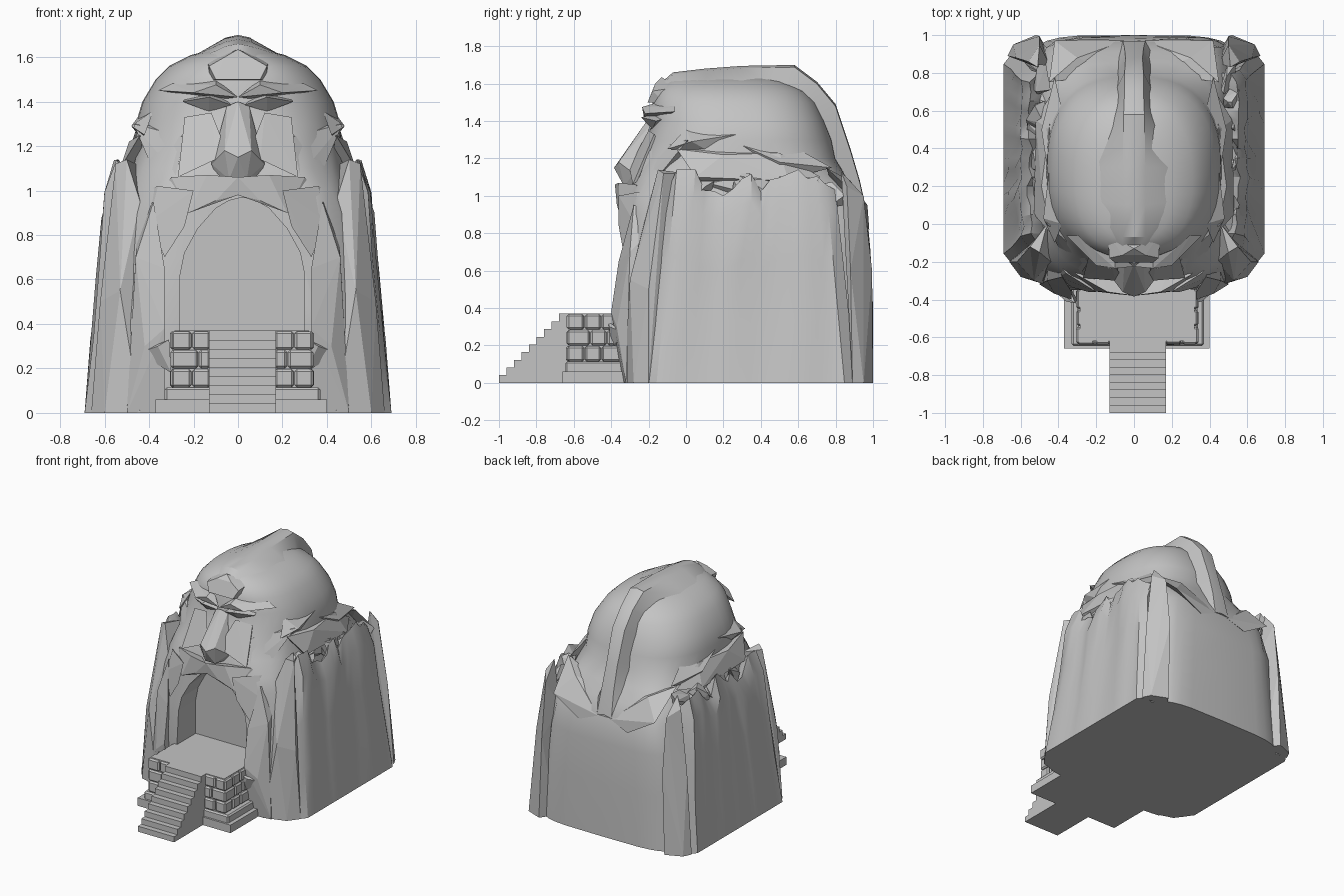
import bpy, bmesh, math, random
from mathutils import Vector

random.seed(4)
if bpy.data.objects.get("Cube"):
    bpy.data.objects.remove(bpy.data.objects["Cube"], do_unlink=True)

stone = bpy.data.materials.new("grey stone")
stone.use_nodes = True
GREY = (0.55, 0.55, 0.55, 1)
stone.diffuse_color = GREY
stone.node_tree.nodes["Principled BSDF"].inputs["Base Color"].default_value = GREY


def finish(name, bm, angle=30):
    bmesh.ops.recalc_face_normals(bm, faces=bm.faces[:])
    mesh = bpy.data.meshes.new(name)
    bm.to_mesh(mesh)
    bm.free()
    ob = bpy.data.objects.new(name, mesh)
    bpy.context.collection.objects.link(ob)
    mesh.materials.append(stone)
    bpy.ops.object.select_all(action="DESELECT")
    ob.select_set(True)
    bpy.context.view_layer.objects.active = ob
    if angle:
        bpy.ops.object.shade_smooth_by_angle(angle=math.radians(angle))
    return ob


def loft(name, rings, angle=30):
    """Closed solid through rings of equal length."""
    bm = bmesh.new()
    rows = [[bm.verts.new(p) for p in ring] for ring in rings]
    n = len(rows[0])
    for a, b in zip(rows, rows[1:]):
        for i in range(n):
            k = (i + 1) % n
            bm.faces.new((a[i], a[k], b[k], b[i]))
    bm.faces.new(rows[0])
    bm.faces.new(rows[-1])
    return finish(name, bm, angle)


def shard(name, pts, both=False):
    """Faceted rock: hull of points, optionally symmetric about x = 0."""
    bm = bmesh.new()
    for p in pts:
        bm.verts.new(p)
        if both and p[0]:
            bm.verts.new((-p[0], p[1], p[2]))
    out = bmesh.ops.convex_hull(bm, input=bm.verts[:])
    junk = {v for v in out["geom_interior"] if isinstance(v, bmesh.types.BMVert)}
    bmesh.ops.delete(bm, geom=list(junk), context="VERTS")
    return finish(name, bm, 0)


def pair(name, pts):
    for side, label in ((1, "left"), (-1, "right")):
        shard(label + "_" + name, [(side * x, y, z) for x, y, z in pts])


def box(name, x0, x1, y0, y1, z0, z1, bevel=0):
    bm = bmesh.new()
    bmesh.ops.create_cube(bm, size=1)
    lo, hi = Vector((x0, y0, z0)), Vector((x1, y1, z1))
    for v in bm.verts:
        v.co = Vector([l + (c + 0.5) * (h - l) for l, h, c in zip(lo, hi, v.co)])
    if bevel:
        bmesh.ops.bevel(bm, geom=bm.edges[:], offset=bevel, segments=1, affect="EDGES")
    return finish(name, bm, 0)


# Body and domed head: z, half width, front y, back y, squareness
levels = [(0, .63, -.32, 1, 5), (.4, .59, -.36, 1, 5), (.7, .56, -.33, .99, 5),
          (.9, .53, -.32, .97, 4.5), (1, .5, -.31, .92, 4), (1.1, .48, -.28, .86, 3.2),
          (1.2, .465, -.25, .8, 2.6), (1.3, .46, -.21, .78, 2.5), (1.4, .43, -.18, .74, 2.5),
          (1.5, .37, -.18, .69, 2.4), (1.56, .31, -.15, .63, 2.4), (1.61, .21, -.1, .53, 2.3),
          (1.64, .09, 0, .4, 2)]
N = 40
rings = []
for z, w, yf, yb, p in levels:
    ring = []
    for i in range(N):
        a = 2 * math.pi * i / N
        c, s = math.cos(a), math.sin(a)
        rough = random.uniform(-.01, .01) if 0 < z < 1.15 else 0
        ring.append(((w + rough) * math.copysign(abs(c) ** (2 / p), c),
                     (yf + yb) / 2 + ((yb - yf) / 2 + min(rough, 0))
                     * math.copysign(abs(s) ** (2 / p), s), z))
    rings.append(ring)
mountain = loft("mountain_head", rings, 28)

# Arched cave opening
half = [(.28, .2), (.28, .62), (.26, .72), (.2, .83), (.12, .92), (.06, .955)]
arch = half + [(0, .97)] + [(-x, z) for x, z in reversed(half)]
cutter = loft("cave_cutter", [[(x + .02, y, z) for x, z in arch] for y in (-.6, -.13)], 0)
cutter.hide_render = True
cut = mountain.modifiers.new("cave", "BOOLEAN")
cut.object, cut.operation, cut.solver = cutter, "DIFFERENCE", "EXACT"
bpy.ops.object.select_all(action="DESELECT")
mountain.select_set(True)
bpy.context.view_layer.objects.active = mountain
bpy.ops.object.modifier_apply(modifier="cave")
bpy.data.objects.remove(cutter, do_unlink=True)

# Crest: a soft swell on the skull that becomes a fin down the back
# outer y, z, base y, z, top and base half widths
path = [(-.15, 1.59, -.08, 1.54, .06, .17), (-.07, 1.66, .02, 1.59, .06, .18),
        (.1, 1.68, .12, 1.605, .06, .2), (.3, 1.695, .3, 1.605, .06, .2),
        (.58, 1.7, .5, 1.57, .055, .13), (.7, 1.61, .6, 1.5, .05, .11),
        (.8, 1.49, .68, 1.4, .05, .11), (.88, 1.25, .74, 1.2, .045, .11),
        (.93, 1.08, .8, 1.02, .05, .13), (.97, .9, .9, .88, .06, .14)]
loft("crest", [[(-b, yi, zi), (-t, y, z - .012), (0, y, z), (t, y, z - .012), (b, yi, zi)]
               for y, z, yi, zi, t, b in path], 32)

# Side cliffs with jagged tops and shallow vertical ridges
COLS = 18
for side, label in ((1, "left"), (-1, "right")):
    cols = []
    for j in range(COLS + 1):
        t = j / COLS
        end = .05 if j in (0, COLS) else 0
        top = 1.14 if 0 < j < 4 else random.uniform(1.0, 1.15) - .05 * (j == COLS)
        ridge = random.uniform(-.016, .008)
        col = []
        for s in (0, .3, .6, .87, 1):
            z = s * top
            y = -.22 + .12 * s + t * (1.13 - .23 * s)
            x = .69 - .11 * z + .015 * z * z - end
            if s:
                x += ridge + random.uniform(-.006, .006)
            if s == 1:
                x -= .035
            col.append((side * x, y, z))
        y = col[-1][1]
        col += [(side * .5, y, top - random.uniform(.03, .12)), (side * .42, y, .9), (side * .42, y, 0)]
        cols.append(col)
    loft(label + "_cliff", cols, 30)
    # Loose rocks in the gully beside the head
    for k in range(9):
        cx, cy, cz = side * random.uniform(.48, .52), -.03 + k * .1, random.uniform(1.0, 1.07)
        pts = [(cx + random.uniform(-.06, .05), cy + random.uniform(-.09, .09),
                cz + random.uniform(-.1, .08)) for _ in range(9)]
        shard(label + "_gully_rock", pts)

# Rock slopes joining the head to the cliffs and corner buttresses
pair("shoulder_slope", [(.44, -.05, 1.25), (.45, .5, 1.23), (.53, .05, 1.1), (.52, .55, 1.08),
                        (.4, .2, 1), (.42, .72, 1.1), (.49, .2, 1.22)])
pair("front_pillar", [(.66, -.2, 0), (.6, -.28, 0), (.44, -.33, 0), (.42, -.1, 0), (.62, -.2, .5),
                      (.53, -.3, .55), (.55, -.12, 1.12), (.5, -.15, 1.14), (.44, -.2, .95), (.46, 0, 1.12)])
pair("door_buttress", [(.33, -.34, 0), (.5, -.32, 0), (.33, -.4, .38), (.42, -.37, .3),
                       (.33, -.36, .65), (.46, -.3, .7), (.38, -.28, .95), (.45, -.1, .9), (.45, -.1, 0)])
pair("door_foot_rock", [(.45, -.33, .27), (.3, -.4, .18), (.31, -.42, .33), (.36, -.41, .3), (.36, -.3, .25)])
pair("back_pillar", [(.67, .89, 0), (.64, .95, 0), (.52, 1, 0), (.45, .9, 0), (.625, .88, .6),
                     (.5, .995, .6), (.56, .86, 1.05), (.5, .95, 1), (.51, .83, 1.13), (.45, .85, .8)])
pair("back_ledge", [(.05, .97, .88), (.2, .98, .82), (.42, .97, .95), (.3, .88, 1.08),
                    (.45, .75, 1.15), (.1, .8, 1.0)])
pair("temple_rock", [(.42, -.1, 1.25), (.48, .03, 1.29), (.45, .28, 1.33), (.44, .12, 1.24), (.38, 0, 1.36)])
pair("nape_rock", [(.46, .3, 1.27), (.49, .5, 1.18), (.42, .78, 1.15), (.38, .6, 1.25), (.42, .5, 1.08)])

# Face
shard("nose", [(0, -.21, 1.4), (.05, -.19, 1.38), (0, -.33, 1.21), (0, -.385, 1.15), (.06, -.36, 1.18),
               (.12, -.28, 1.12), (.1, -.27, 1.07), (.04, -.33, 1.05)], True)
shard("forehead_band", [(.1, -.205, 1.5), (.13, -.18, 1.56), (.06, -.165, 1.6), (0, -.13, 1.635),
                        (.14, -.05, 1.58), (.13, -.1, 1.49)], True)
pair("brow", [(0, -.225, 1.42), (.1, -.235, 1.475), (.2, -.22, 1.44), (.36, -.06, 1.45),
              (.1, -.15, 1.5), (.3, -.06, 1.48), (.08, -.15, 1.41)])
pair("eyelid", [(.03, -.2, 1.385), (.13, -.24, 1.42), (.25, -.16, 1.4), (.13, -.18, 1.355),
                (.1, -.1, 1.45), (.22, -.05, 1.43)])
pair("inner_cheek", [(.1, -.3, 1.14), (.27, -.285, 1.06), (.24, -.17, 1.33), (.12, -.2, 1.35),
                     (.06, -.28, 1.2), (.2, -.1, 1.2)])
pair("outer_cheek", [(.24, -.2, 1.24), (.28, -.26, 1.07), (.47, .01, 1.3), (.4, -.1, 1.18),
                     (.36, -.2, 1.04), (.3, 0, 1.1), (.3, -.08, 1.28)])
pair("moustache", [(0, -.38, 1.06), (0, -.37, .98), (.14, -.36, 1.07), (.3, -.27, 1.06),
                   (.1, -.37, .955), (.22, -.355, .9), (.37, -.2, .98), (.2, -.2, 1.04)])
pair("beard_tuft", [(.2, -.36, 1), (.36, -.26, 1.02), (.24, -.36, .84), (.33, -.335, .7),
                    (.4, -.28, .86), (.42, -.18, 1), (.32, -.22, .9)])

# Entrance platform, plinth and stairs
box("platform", -.285, .32, -.62, -.12, 0, .37)
box("plinth", -.37, .4, -.66, -.3, 0, .06)
box("plinth_upper", -.33, .37, -.645, -.3, .05, .115, .01)
STEPS = 9
for i in range(STEPS):
    box("stair_step", -.13, .17, -1 + i * .04, -.6, i * .37 / STEPS, (i + 1) * .37 / STEPS)

# Brick facing on the platform
for row in range(3):
    z0, z1 = .115 + row * .085, .197 + row * .085
    shift = .03 * (row % 2)
    for a, b in ((-.3, -.21 + shift), (-.205 + shift, -.125), (.165, .25 - shift), (.255 - shift, .335)):
        box("front_brick", a, b, -.634 - random.uniform(0, .008), -.58, z0, z1, .01)
    edges = [-.635, -.54 + shift, -.45 + shift, -.34]
    for a, b in zip(edges, edges[1:]):
        out = random.uniform(0, .01)
        box("left_brick", .28, .335 + out, a, b - .005, z0, z1, .01)
        box("right_brick", -.3 - out, -.25, a, b - .005, z0, z1, .01)
